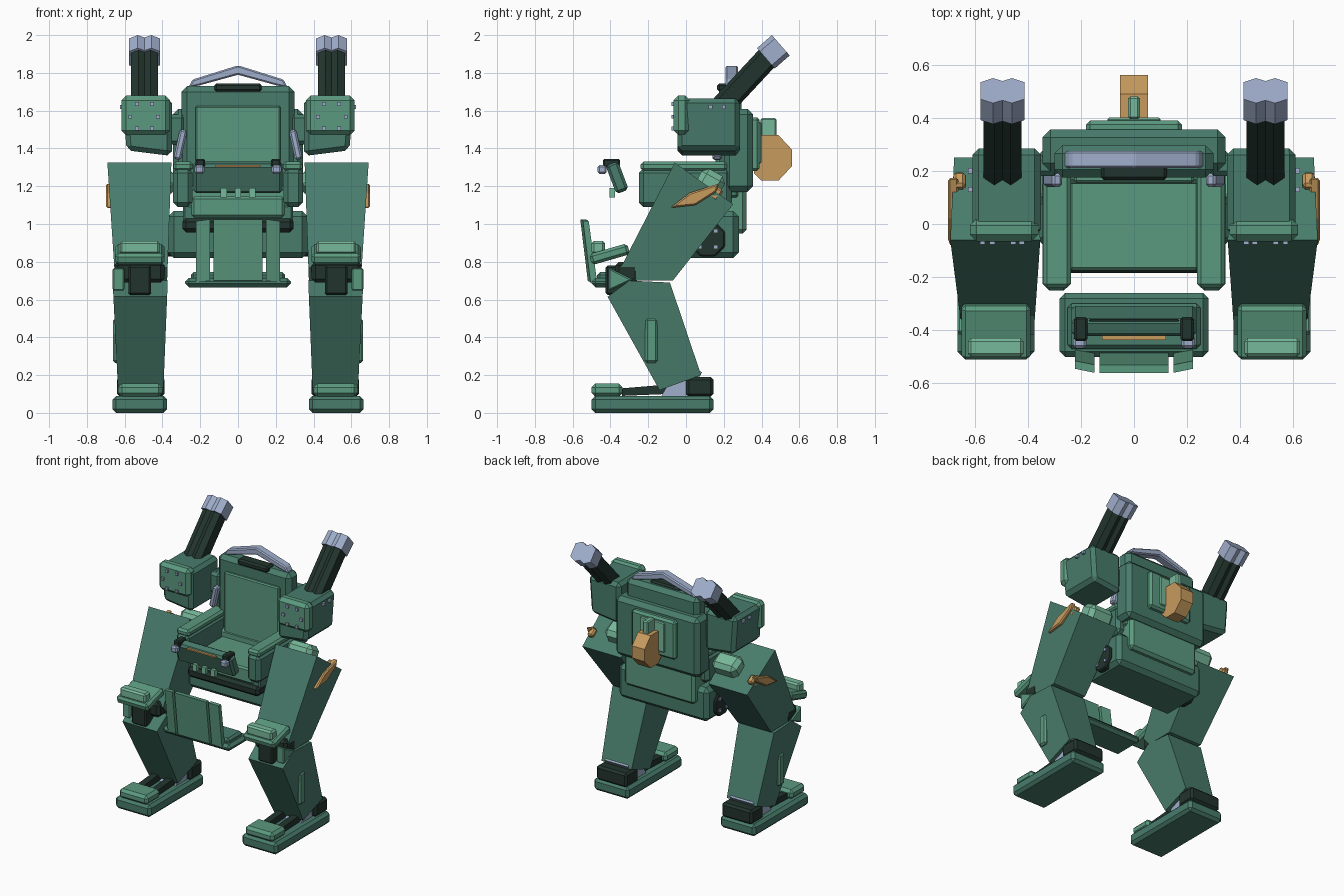
import bpy, bmesh, math
from mathutils import Matrix, Vector

if "Cube" in bpy.data.objects:
    bpy.data.objects.remove(bpy.data.objects["Cube"])


def material(name, rgb):
    m = bpy.data.materials.new(name)
    m.diffuse_color = (*rgb, 1)
    m.use_nodes = True
    m.node_tree.nodes["Principled BSDF"].inputs["Base Color"].default_value = m.diffuse_color
    return m


GREEN = material("mid green", (0.065, 0.2, 0.148))
LIGHT = material("light green", (0.105, 0.32, 0.213))
MINT = material("mint", (0.185, 0.48, 0.325))
DARK = material("dark green", (0.016, 0.034, 0.026))
STEEL = material("lavender grey", (0.35, 0.425, 0.6))
TAN = material("tan", (0.578, 0.33, 0.114))


def finish(name, bm, mat, bevel=0, mirror=False):
    bmesh.ops.recalc_face_normals(bm, faces=bm.faces)
    me = bpy.data.meshes.new(name)
    bm.to_mesh(me)
    bm.free()
    me.materials.append(mat)
    ob = bpy.data.objects.new(name, me)
    bpy.context.collection.objects.link(ob)
    if bevel:
        b = ob.modifiers.new("chamfer", 'BEVEL')
        b.width, b.segments, b.limit_method = bevel, 1, 'ANGLE'
    if mirror:
        m = ob.modifiers.new("mirror", 'MIRROR')
        m.use_axis[0] = True
        m.use_mirror_merge = False
    return ob


def box(name, mat, x, y, z, bevel=0.015, mirror=False, tilt=0, lean=0, shape=None):
    """Box from (min, max) ranges, tilted about x and leaned about y at its centre."""
    lo, hi = Vector((x[0], y[0], z[0])), Vector((x[1], y[1], z[1]))
    bm = bmesh.new()
    bmesh.ops.create_cube(bm, size=1, matrix=Matrix.Diagonal((*(hi - lo), 1)))
    mat4 = (Matrix.Translation((lo + hi) / 2) @ Matrix.Rotation(tilt, 4, 'X')
            @ Matrix.Rotation(lean, 4, 'Y'))
    bmesh.ops.transform(bm, matrix=mat4, verts=bm.verts)
    if shape:
        for v in bm.verts:
            shape(v.co)
    return finish(name, bm, mat, bevel, mirror)


def loft(name, mat, ring_a, ring_b, bevel=0, mirror=False):
    """Solid between two matching rings of points."""
    bm = bmesh.new()
    a = [bm.verts.new(p) for p in ring_a]
    b = [bm.verts.new(p) for p in ring_b]
    bm.faces.new(a)
    bm.faces.new(b)
    for i in range(len(a)):
        j = (i + 1) % len(a)
        bm.faces.new((a[i], a[j], b[j], b[i]))
    return finish(name, bm, mat, bevel, mirror)


def prism(name, mat, yz, inner, outer, bevel=0, mirror=False):
    """Side profile extruded along x; inner and outer give x from z."""
    return loft(name, mat, [(inner(z), y, z) for y, z in yz],
                [(outer(z), y, z) for y, z in yz], bevel, mirror)


def const(v):
    return lambda z: v


# Feet
box("foot_sole", GREEN, (.375, .665), (-.5, .145), (0, .09), .02, True)
box("toe_cap", LIGHT, (.4, .635), (-.5, -.335), (.085, .155), .02, True)
box("heel_block", DARK, (.39, .64), (0, .145), (.085, .19), .015, True)
prism("ankle", STEEL, [(-.13, .09), (-.09, .16), (.05, .235), (.085, .215), (.06, .17), (0, .09)],
      const(.42), const(.61), 0, True)
for i, x in enumerate((.43, .55)):
    prism(f"foot_strut_{i}", DARK, [(-.34, .09), (-.34, .13), (-.1, .15), (-.1, .1)],
          const(x), const(x + .05), 0, True)

# Legs
prism("shin", GREEN, [(-.415, .615), (-.3, .7), (-.085, .69), (.08, .2), (-.14, .12)],
      lambda z: .395 - .04 * (z - .12), lambda z: .635 + .05 * (z - .12), 0, True)
box("shin_plate", LIGHT, (.62, .662), (-.217, -.15), (.265, .5), .012, True)
prism("thigh", GREEN, [(-.06, 1.325), (.25, 1.105), (-.07, .7), (-.29, .7), (-.345, .77)],
      lambda z: .378 - .036 * (z - .62), lambda z: .645 + .066 * (z - .62), 0, True)
box("knee_axle", DARK, (.39, .655), (-.375, -.25), (.69, .8), .02, True)
box("knee_piston", DARK, (.46, .58), (-.425, -.3), (.625, .78), .01, True)
prism("knee_wedge", LIGHT, [(-.41, .77), (-.28, .705), (-.41, .645)],
      const(.6), const(.665), .008, True)
box("knee_pad", LIGHT, (.39, .65), (-.51, -.3), (.81, .87), .015, True, tilt=.28)
box("knee_pad_top", MINT, (.415, .625), (-.5, -.43), (.84, .91), .012, True)
prism("thigh_fin", TAN, [(-.085, 1.085), (.02, 1.165), (.175, 1.215), (.16, 1.17), (.05, 1.1)],
      const(.66), const(.7), .008, True)
box("thigh_fin_top", TAN, (.635, .68), (.12, .185), (1.13, 1.2), .01, True, tilt=-.6)
box("hip_joint", MINT, (.34, .54), (.06, .2), (1.16, 1.28), .03, True, tilt=-.5)

# Pelvis and lower back
box("pelvis", GREEN, (-.37, .37), (-.08, .28), (.82, 1.07), .03)
box("lower_back_panel", LIGHT, (-.29, .29), (.15, .32), (.95, 1.2), .02)
hip = [(.115 + .1 * math.cos(a), .92 + .1 * math.sin(a))
       for a in (math.pi / 8 + math.pi / 4 * k for k in range(8))]
prism("hip_disc", DARK, hip, const(.34), const(.385), .008, True)
for i in range(4):
    a = math.pi / 4 + i * math.pi / 2
    y, z = .115 + .06 * math.cos(a), .92 + .06 * math.sin(a)
    box(f"hip_bolt_{i}", STEEL, (.38, .393), (y - .011, y + .011), (z - .011, z + .011), 0, True)

# Seat
box("seat_front_bar", DARK, (-.295, .295), (-.185, -.02), (.955, 1.03), .02)
box("seat_base", GREEN, (-.29, .29), (-.16, .22), (1.0, 1.1), .01)
box("seat_cushion", LIGHT, (-.245, .245), (-.175, .2), (1.035, 1.145), .012)
box("armrest_side", GREEN, (.24, .345), (-.25, .24), (1.09, 1.295), .025, True)
box("armrest_top", LIGHT, (.238, .342), (-.24, .22), (1.28, 1.33), .015, True)
box("back_shell", GREEN, (-.345, .345), (.2, .355), (1.17, 1.61), .03)
box("seat_back", GREEN, (-.3, .3), (.175, .295), (1.12, 1.73), .03)
box("back_cushion", LIGHT, (-.225, .225), (.155, .19), (1.12, 1.625), .008)
box("head_grip", DARK, (-.125, .125), (.165, .25), (1.7, 1.745), .012)
box("belt_clip", STEEL, (.285, .325), (.14, .19), (1.34, 1.5), .01, True, lean=-.22)

# Roll bar above the seat
arch = [(-.265, 1.72), (-.24, 1.765), (0, 1.84), (.24, 1.765), (.265, 1.72),
        (.2, 1.735), (0, 1.79), (-.2, 1.735)]
loft("roll_bar", STEEL, [(x, .21, z) for x, z in arch], [(x, .275, z) for x, z in arch], .008)

# Back pack
box("pack_panel", LIGHT, (-.18, .18), (.34, .39), (1.28, 1.565), .015)
box("pack_strip", MINT, (-.1, .1), (.38, .4), (1.32, 1.54), .006)
prism("exhaust", TAN, [(.36, 1.27), (.36, 1.47), (.49, 1.47), (.56, 1.395), (.56, 1.305),
                       (.49, 1.23), (.4, 1.23)], const(-.052), const(.052))
box("exhaust_cap", MINT, (-.022, .022), (.395, .48), (1.45, 1.56), .008)


# Weapon pods
def pod_taper(co):
    if co.z < 1.5:
        if co.x > .5:
            co.z += .03
            co.x -= .02


box("pod_body", GREEN, (.35, .61), (-.045, .285), (1.36, 1.665), .025, True, shape=pod_taper)
box("pod_front", LIGHT, (.36, .617), (-.065, .02), (1.47, 1.68), .025, True)
bolts = [(.455, 1.635), (.534, 1.635), (.423, 1.568), (.57, 1.568), (.455, 1.505), (.534, 1.505)]
for i, (x, z) in enumerate(bolts):
    box(f"pod_bolt_{i}", STEEL, (x - .01, x + .01), (-.078, -.055), (z - .01, z + .01), 0, True)
for i, (y, z) in enumerate([(.13, 1.62), (.2, 1.62)]):
    box(f"pod_side_bolt_{i}", STEEL, (.6, .625), (y - .01, y + .01), (z - .01, z + .01), 0, True)
box("pod_mount", GREEN, (.28, .4), (.18, .26), (1.42, 1.58), .02, True)

# Twin barrels: a notched double outline swept along each segment
half = [(0, .055), (.036, .0715), (.083, .048), (.083, -.048), (.036, -.0715), (0, -.055)]
twin = half + [(-x, h) for x, h in half[4:0:-1]]


def barrel(name, mat, start, end, scale):
    d = (Vector(end) - Vector(start)).normalized()

    def ring(p):
        return [(.495 + u * scale, p[0] - d.y * v * scale, p[1] + d.x * v * scale)
                for u, v in twin]
    loft(name, mat, ring(start), ring(end), 0, True)


barrel("barrel", DARK, (.17, 1.6), (.44, 1.89), .86)
barrel("muzzle", STEEL, (.423, 1.877), (.502, 1.946), 1)

# Control console
box("console", GREEN, (-.235, .235), (-.4, -.33), (1.165, 1.33), .015, tilt=.36)
box("console_top", DARK, (-.17, .17), (-.41, -.355), (1.3, 1.322), .004, tilt=.36)
box("console_strip", TAN, (-.12, .12), (-.437, -.42), (1.302, 1.312), 0)
box("control_grip", DARK, (.175, .225), (-.44, -.35), (1.3, 1.345), .008, True)
box("control_knob", STEEL, (.178, .23), (-.468, -.42), (1.265, 1.312), .01, True)
for i in (-1, 0, 1):
    box(f"console_key_{i + 1}", MINT, (i * .075 - .017, i * .075 + .017),
        (-.405, -.375), (1.14, 1.19), 0)

# Footrest
box("footrest_base", GREEN, (-.28, .28), (-.5, -.26), (.665, .715), .02)
box("footrest_step", GREEN, (-.25, .25), (-.47, -.3), (.7, .745), .015)
fold = [(-.56, 1.025), (-.53, 1.025), (-.485, .7), (-.52, .7)]
prism("footrest_plate", LIGHT, fold, const(-.13), const(.13))
loft("footrest_wing", LIGHT, [(.148, y, z) for y, z in fold],
     [(.222, y + .015, z - .01) for y, z in fold], 0, True)
